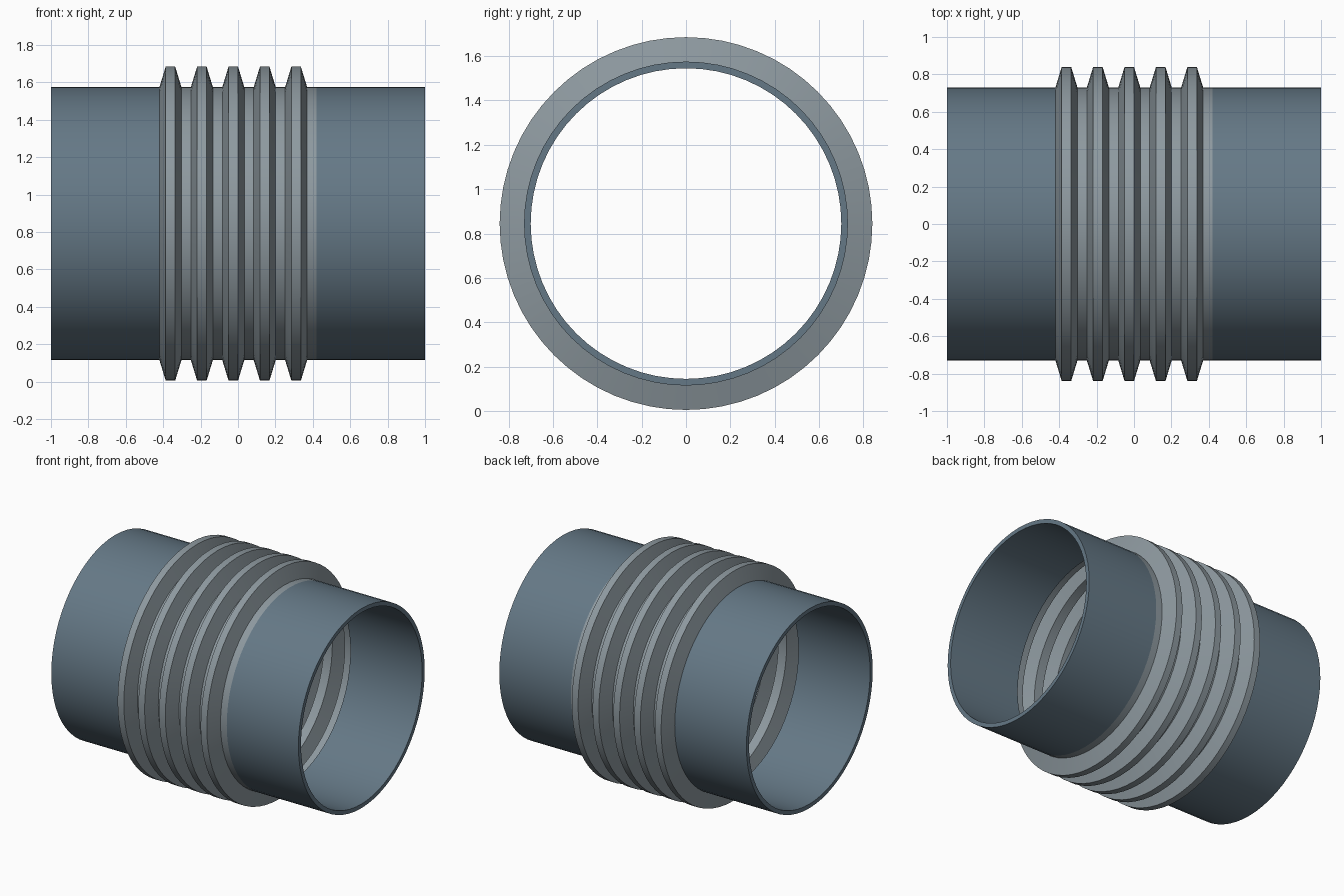
import bpy, bmesh, math

if "Cube" in bpy.data.objects:
    bpy.data.objects.remove(bpy.data.objects["Cube"])

SEG = 64
CZ = 0.845            # height of the shared axis
R_OUT, R_IN, R_CREST = 0.73, 0.70, 0.84
HALF = 0.42           # half length of the bellows
RIDGES = 5


def material(name, rgb):
    m = bpy.data.materials.new(name)
    m.diffuse_color = (*rgb, 1)
    m.use_nodes = True
    m.node_tree.nodes["Principled BSDF"].inputs["Base Color"].default_value = m.diffuse_color
    return m


def revolve(name, profile, mat, closed):
    """Spin an (x, radius) profile around the x axis."""
    bm = bmesh.new()
    rings = []
    for i in range(SEG):
        a = 2 * math.pi * i / SEG
        rings.append([bm.verts.new((x, r * math.cos(a), r * math.sin(a))) for x, r in profile])
    n = len(profile)
    for i in range(SEG):
        a, b = rings[i], rings[(i + 1) % SEG]
        for j in range(n if closed else n - 1):
            k = (j + 1) % n
            bm.faces.new((a[j], a[k], b[k], b[j]))
    bmesh.ops.recalc_face_normals(bm, faces=bm.faces)
    me = bpy.data.meshes.new(name)
    bm.to_mesh(me)
    bm.free()
    me.materials.append(mat)
    ob = bpy.data.objects.new(name, me)
    ob.location.z = CZ
    bpy.context.collection.objects.link(ob)
    bpy.ops.object.select_all(action='DESELECT')
    ob.select_set(True)
    bpy.context.view_layer.objects.active = ob
    bpy.ops.object.shade_smooth_by_angle(angle=math.radians(25))
    return ob


pipe_mat = material("pipe_blue_grey", (0.13, 0.19, 0.24))
bellows_mat = material("bellows_grey", (0.27, 0.32, 0.35))

# Pipe stubs at both ends
for side, name in ((-1, "left_pipe"), (1, "right_pipe")):
    revolve(name, [(side * HALF, R_OUT), (side, R_OUT), (side, R_IN), (side * HALF, R_IN)],
            pipe_mat, True)

# Corrugated bellows: repeated trapezoid ridges with a thin wall
step = 2 * HALF / RIDGES
outer, inner = [], []
T, S = 0.012, 0.009   # wall thickness and matching corner shift
for i in range(RIDGES):
    x = -HALF + i * step
    for f, r, s in ((0, R_OUT, S), (0.2, R_CREST, S), (0.5, R_CREST, -S), (0.7, R_OUT, -S)):
        outer.append((x + f * step, r))
        inner.append((x + f * step + s, r - T))
outer.append((HALF, R_OUT))
inner.append((HALF, R_OUT - T))
revolve("bellows", outer + inner[::-1], bellows_mat, True)
